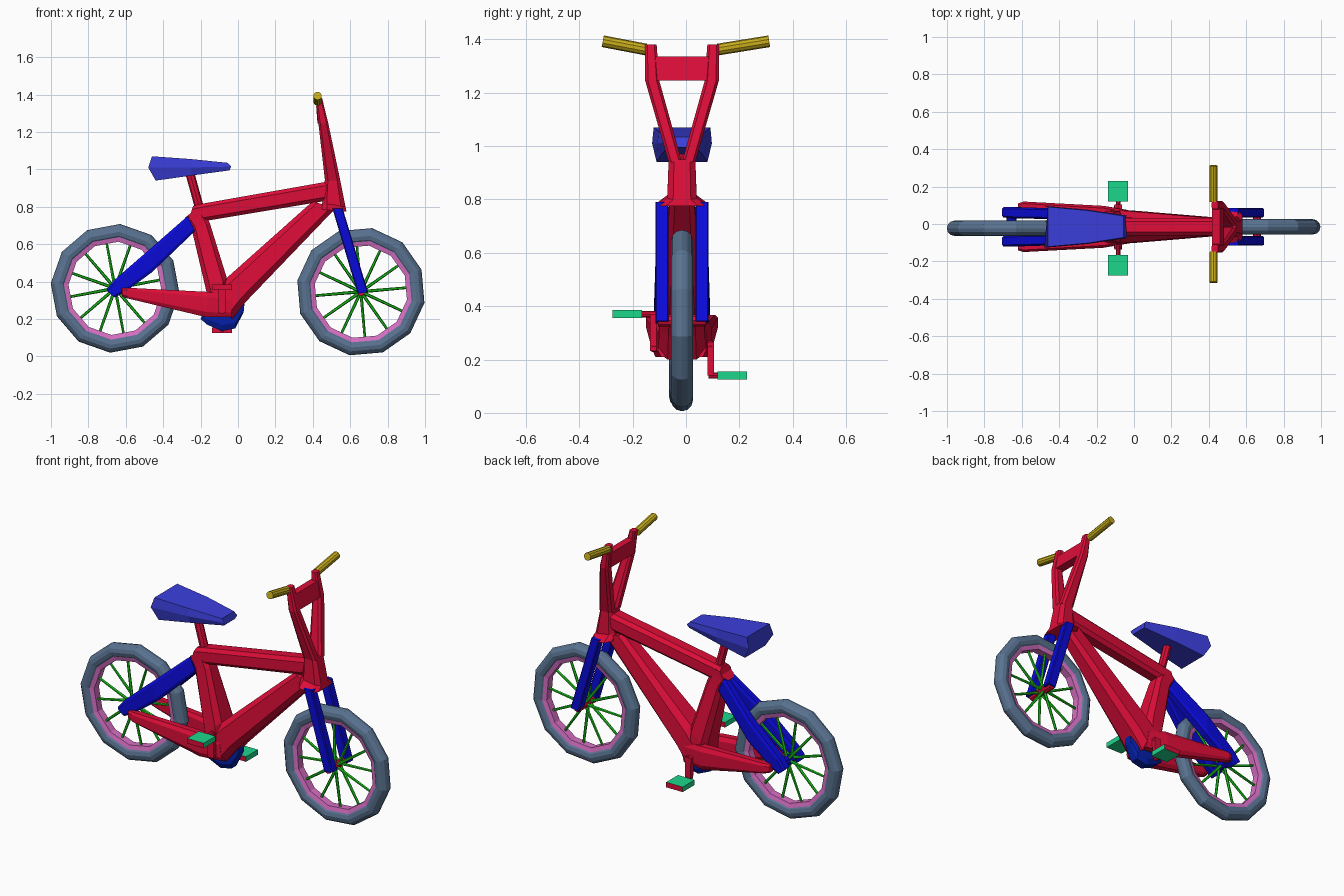
import bpy, bmesh, math
from mathutils import Vector, Matrix

if "Cube" in bpy.data.objects:
    bpy.data.objects.remove(bpy.data.objects["Cube"])

CY = -0.015  # centre plane of the bike


def mat(name, r, g, b):
    m = bpy.data.materials.new(name)
    m.diffuse_color = (r, g, b, 1)
    m.use_nodes = True
    m.node_tree.nodes["Principled BSDF"].inputs["Base Color"].default_value = m.diffuse_color
    return m


RED = mat("frame red", 0.72, 0.004, 0.04)
BLUE = mat("fork blue", 0.003, 0.003, 0.70)
NAVY = mat("guard blue", 0.001, 0.014, 0.40)
SEAT = mat("seat blue", 0.045, 0.05, 0.72)
TYRE = mat("tyre grey", 0.10, 0.17, 0.28)
PINK = mat("rim pink", 0.68, 0.16, 0.55)
GREEN = mat("spoke green", 0.012, 0.60, 0.012)
TEAL = mat("pedal teal", 0.012, 0.68, 0.26)
GOLD = mat("grip yellow", 0.58, 0.42, 0.012)


def finish(name, bm, *mats):
    bmesh.ops.recalc_face_normals(bm, faces=bm.faces)
    me = bpy.data.meshes.new(name)
    bm.to_mesh(me)
    bm.free()
    for m in mats:
        me.materials.append(m)
    ob = bpy.data.objects.new(name, me)
    bpy.context.collection.objects.link(ob)
    return ob


def skin(bm, rings, closed=False):
    """Bridge rings of points; cap the ends unless closed."""
    vs = [[bm.verts.new(p) for p in r] for r in rings]
    n = len(vs[0])
    for i in range(len(vs) if closed else len(vs) - 1):
        a, b = vs[i], vs[(i + 1) % len(vs)]
        for j in range(n):
            k = (j + 1) % n
            bm.faces.new((a[j], a[k], b[k], b[j]))
    if not closed:
        bm.faces.new(vs[0])
        bm.faces.new(vs[-1])


def beam(name, stations, m, side=0, c=0.2):
    """Tube along stations (x1, z1, x2, z2, y_in, y_out) with chamfered section.
    side 0: symmetric about the centre plane with half width y_out."""
    rings = []
    for x1, z1, x2, z2, ya, yb in stations:
        if side:
            ya, yb = side * ya, side * yb
        else:
            ya = -yb
        uv = [(c, 0), (1 - c, 0), (1, c), (1, 1 - c), (1 - c, 1), (c, 1), (0, 1 - c), (0, c)]
        if c == 0:
            uv = [(0, 0), (1, 0), (1, 1), (0, 1)]
        rings.append([(x1 + (x2 - x1) * u, CY + ya + (yb - ya) * v, z1 + (z2 - z1) * u)
                      for u, v in uv])
    bm = bmesh.new()
    skin(bm, rings)
    return finish(name, bm, m)


def rod(bm, a, b, r1, r2=None, n=8):
    a, b = Vector(a), Vector(b)
    d = b - a
    M = Matrix.Translation((a + b) / 2) @ d.to_track_quat('Z', 'Y').to_matrix().to_4x4()
    bmesh.ops.create_cone(bm, cap_ends=True, segments=n, radius1=r1,
                          radius2=r1 if r2 is None else r2, depth=d.length, matrix=M)


def rod_object(name, a, b, r, m, n=8):
    bm = bmesh.new()
    rod(bm, a, b, r, n=n)
    return finish(name, bm, m)


def ring(name, centre, section, start, m, n=12):
    """Sweep a (radius, y) section around the wheel axis."""
    x, y, z = centre
    bm = bmesh.new()
    rings = []
    for i in range(n):
        a = start + 2 * math.pi * i / n
        rings.append([(x + r * math.cos(a), y + w, z + r * math.sin(a)) for r, w in section])
    skin(bm, rings, closed=True)
    return finish(name, bm, m)


# wheels: tyre, rim, spokes, hub
def wheel(name, c, start):
    tyre = [(0.303 + 0.042 * math.cos(t * math.pi / 6), 0.041 * math.sin(t * math.pi / 6))
            for t in range(12)]
    ring(name + "_tyre", c, tyre, start, TYRE)
    ring(name + "_rim", c, [(0.25, -0.022), (0.28, -0.03), (0.28, 0.03), (0.25, 0.022)], start, PINK)
    bm = bmesh.new()
    C = Vector(c)
    for i in range(12):
        a = start + math.pi / 12 + 2 * math.pi * i / 12
        d = Vector((math.cos(a), 0, math.sin(a)))
        off = Vector((0, 0.018 if i % 2 else -0.018, 0))
        rod(bm, C + off + d * 0.01, C + d * 0.258, 0.009, 0.007, 6)
    finish(name + "_spokes", bm, GREEN)


REAR, FRONT = (-0.657, CY - 0.008, 0.364), (0.657, CY, 0.346)
wheel("rear_wheel", REAR, math.radians(85.6))
wheel("front_wheel", FRONT, math.radians(80))
rod_object("rear_axle", (-0.655, CY - 0.1, 0.36), (-0.655, CY + 0.1, 0.36), 0.028, BLUE)
rod_object("front_axle", (0.657, CY - 0.09, 0.346), (0.657, CY + 0.09, 0.346), 0.022, RED)

# main frame tubes
beam("top_tube", [(-0.27, 0.71, -0.24, 0.805, 0, 0.047), (-0.2, 0.72, -0.2, 0.815, 0, 0.047),
                  (0.46, 0.83, 0.48, 0.935, 0, 0.047)], RED)
beam("seat_tube", [(-0.285, 0.74, -0.2, 0.81, 0, 0.045), (-0.25, 0.69, -0.15, 0.71, 0, 0.05),
                   (-0.165, 0.33, -0.06, 0.42, 0, 0.085), (-0.16, 0.22, -0.05, 0.25, 0, 0.09)], RED)
beam("down_tube", [(0.40, 0.83, 0.52, 0.79, 0, 0.045), (-0.06, 0.42, 0.04, 0.29, 0, 0.085),
                   (-0.14, 0.33, -0.03, 0.2, 0, 0.09)], RED)
beam("head_tube", [(0.465, 0.95, 0.545, 0.95, 0, 0.05), (0.45, 0.82, 0.575, 0.80, 0, 0.055),
                   (0.45, 0.785, 0.58, 0.775, 0, 0.10)], RED)
rod_object("seat_post", (-0.205, CY, 0.79), (-0.26, CY, 0.99), 0.024, RED)

# bottom bracket guard
beam("bottom_guard", [(-0.2, 0.20, -0.17, 0.27, 0, 0.025), (-0.165, 0.17, -0.12, 0.3, 0, 0.038),
                      (-0.085, 0.135, -0.06, 0.3, 0, 0.04), (-0.015, 0.15, 0.0, 0.3, 0, 0.038),
                      (0.03, 0.235, 0.035, 0.285, 0, 0.025)], NAVY)

# parts that repeat on both sides
for s, tag in ((-1, "right"), (1, "left")):
    beam("chain_stay_" + tag, [(-0.62, 0.32, -0.62, 0.365, 0.085, 0.125),
                               (-0.59, 0.31, -0.59, 0.367, 0.08, 0.135),
                               (-0.17, 0.21, -0.16, 0.345, 0.05, 0.112),
                               (-0.03, 0.21, -0.05, 0.33, 0.03, 0.09)], RED, s)
    beam("seat_stay_" + tag, [(-0.23, 0.67, -0.27, 0.75, 0.0, 0.05),
                              (-0.46, 0.45, -0.47, 0.575, 0.042, 0.1),
                              (-0.61, 0.34, -0.66, 0.41, 0.045, 0.105),
                              (-0.66, 0.315, -0.705, 0.355, 0.05, 0.105)], BLUE, s, 0.15)
    beam("fork_leg_" + tag, [(0.505, 0.79, 0.56, 0.79, 0.05, 0.1),
                             (0.64, 0.335, 0.695, 0.345, 0.05, 0.1)], BLUE, s, 0.1)
    beam("handlebar_arm_" + tag, [(0.465, 0.94, 0.547, 0.94, 0.0, 0.05),
                                  (0.43, 1.245, 0.483, 1.245, 0.085, 0.138),
                                  (0.415, 1.38, 0.45, 1.38, 0.095, 0.138)], RED, s)
    rod_object("grip_" + tag, (0.425, CY + s * 0.135, 1.362), (0.425, s * 0.312, 1.393), 0.022, GOLD, 10)

    # crank, spindle and pedal
    z = 0.37 if s < 0 else 0.14
    beam("crank_" + tag, [(-0.105, 0.25 + (0.25 - z) * 0.15, -0.065, 0.25 + (0.25 - z) * 0.15, 0.095, 0.12),
                          (-0.103, z, -0.067, z, 0.095, 0.12)], RED, s, 0)
    rod_object("pedal_spindle_" + tag, (-0.085, CY + s * 0.1, z), (-0.085, CY + s * 0.16, z), 0.012, RED)
    bm = bmesh.new()
    bmesh.ops.create_cube(bm, size=1, matrix=Matrix.Translation((-0.085, s * 0.197 - 0.023, z))
                          @ Matrix.Diagonal((0.108, 0.11, 0.03, 1)))
    bm.normal_update()
    for f in bm.faces:
        f.material_index = 1 if abs(f.normal.y) > 0.5 else 0
    finish("pedal_" + tag, bm, TEAL, RED)

rod_object("crank_axle", (-0.085, CY - 0.115, 0.25), (-0.085, CY + 0.115, 0.25), 0.022, RED)
beam("handlebar_bridge", [(0.425, 1.245, 0.48, 1.245, 0, 0.11),
                          (0.418, 1.335, 0.46, 1.335, 0, 0.11)], RED, 0, 0)

# saddle: wide at the back, narrow at the nose
bm = bmesh.new()
rings = []
for x_low, x_mid, x_top, z_low, z_mid, z_top, w in (
        (-0.44, -0.48, -0.46, 0.94, 1.01, 1.07, 0.112),
        (-0.25, -0.25, -0.25, 0.967, 1.01, 1.055, 0.092),
        (-0.045, -0.037, -0.055, 0.995, 1.015, 1.035, 0.06)):
    rings.append([(x_low, CY - w * 0.85, z_low), (x_mid, CY - w, z_mid), (x_top, CY - w * 0.95, z_top),
                  (x_top, CY + w * 0.95, z_top), (x_mid, CY + w, z_mid), (x_low, CY + w * 0.85, z_low)])
skin(bm, rings)
finish("seat", bm, SEAT)
